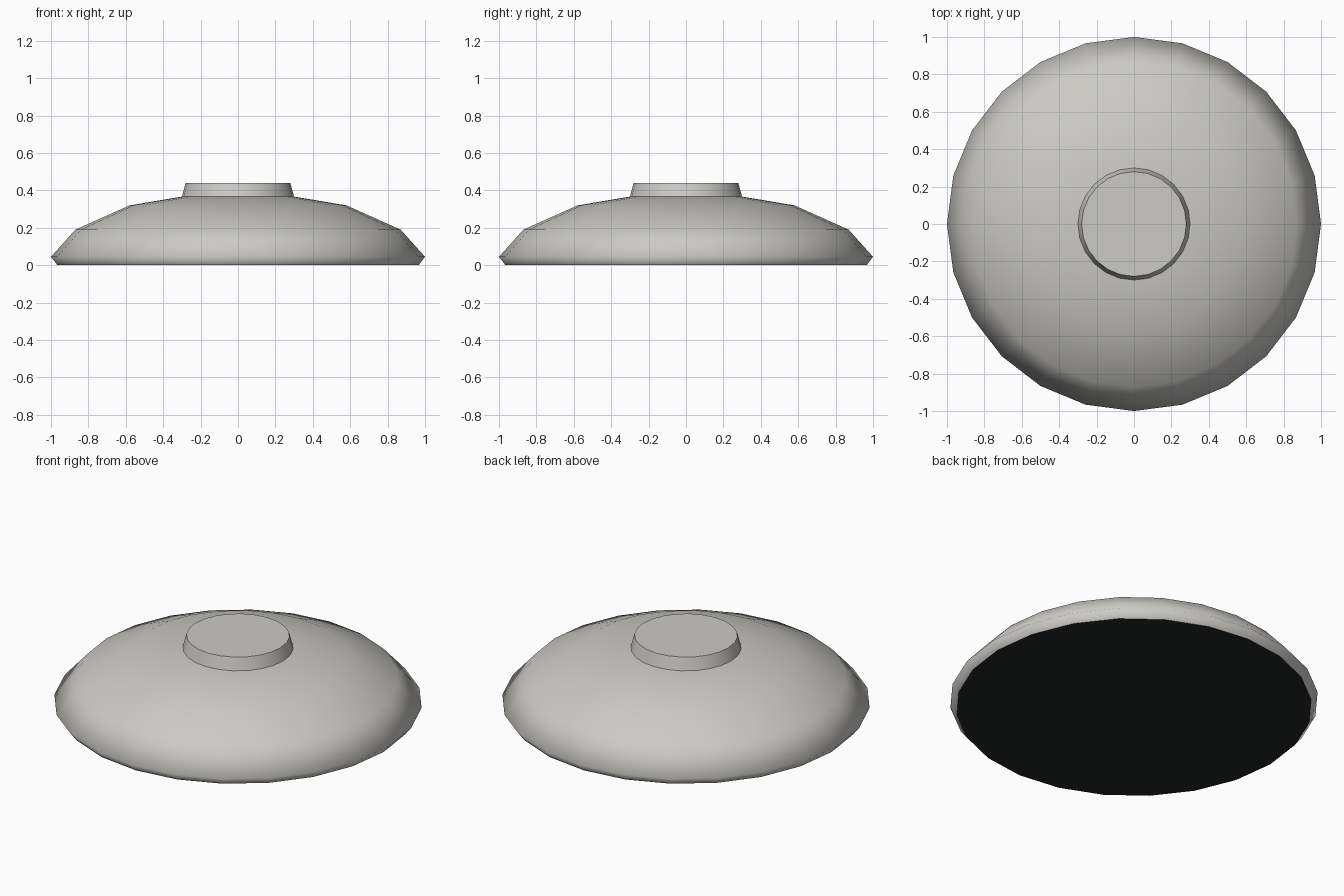
import bpy
from math import cos, sin, tau, radians

SEGMENTS = 24

cube = bpy.data.objects.get("Cube")
if cube:
    bpy.data.objects.remove(cube, do_unlink=True)


def material(name, color):
    mat = bpy.data.materials.new(name)
    mat.use_nodes = True
    mat.diffuse_color = color
    mat.node_tree.nodes["Principled BSDF"].inputs["Base Color"].default_value = color
    return mat


def lathe(name, profile, mat, cap_top=False, cap_bottom=False, sides=SEGMENTS):
    """Revolve (radius, height) points, listed bottom to top, around z."""
    verts = [(r * cos(tau * i / sides), r * sin(tau * i / sides), z)
             for r, z in profile for i in range(sides)]
    faces = []
    for row in range(len(profile) - 1):
        low, high = row * sides, (row + 1) * sides
        for i in range(sides):
            j = (i + 1) % sides
            faces.append((low + i, low + j, high + j, high + i))
    if cap_bottom:
        faces.append(tuple(reversed(range(sides))))
    if cap_top:
        faces.append(tuple(range(len(verts) - sides, len(verts))))
    mesh = bpy.data.meshes.new(name)
    mesh.from_pydata(verts, [], faces)
    mesh.materials.append(mat)
    obj = bpy.data.objects.new(name, mesh)
    bpy.context.collection.objects.link(obj)
    return obj


def smooth(obj, angle):
    bpy.ops.object.select_all(action="DESELECT")
    obj.select_set(True)
    bpy.context.view_layer.objects.active = obj
    bpy.ops.object.shade_smooth_by_angle(angle=radians(angle))


shell_grey = material("warm light grey", (0.60, 0.59, 0.56, 1))
base_black = material("soft black", (0.017, 0.018, 0.019, 1))

# Domed shell, smooth all the way around its rim
shell = lathe("domed_shell",
              [(0.965, 0), (1, 0.045), (0.87, 0.19), (0.58, 0.32), (0.3, 0.367)],
              shell_grey, cap_top=True)
smooth(shell, 100)

# Tapered collar with a crisp flat top
collar = lathe("top_collar", [(0.3, 0.367), (0.28, 0.44)], shell_grey, cap_top=True)
smooth(collar, 40)

# Flat dark underside
lathe("base_plate", [(0.965, 0)], base_black, cap_bottom=True)
